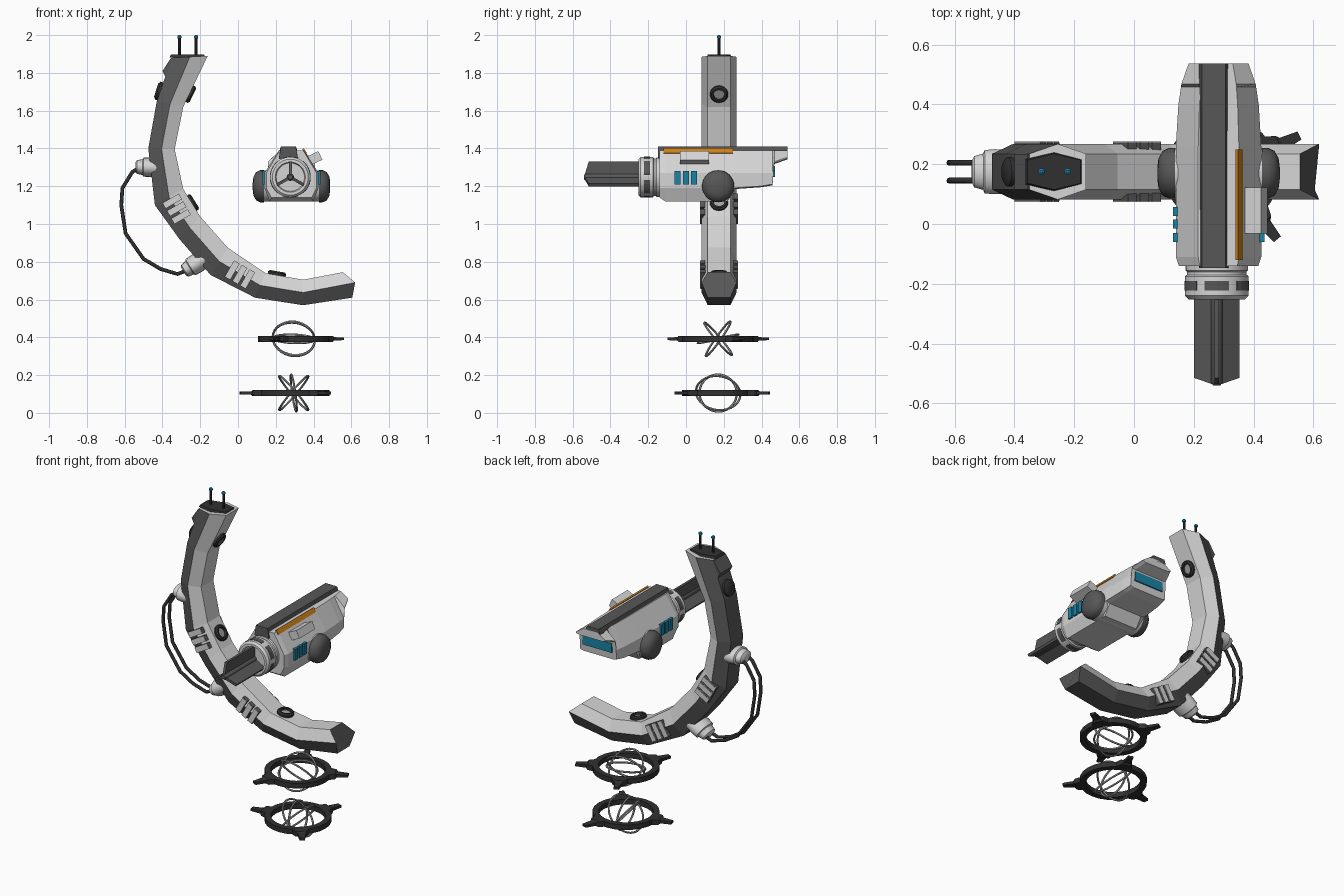
import bpy, bmesh, math
from mathutils import Vector, Matrix

if "Cube" in bpy.data.objects:
    bpy.data.objects.remove(bpy.data.objects["Cube"])

def material(name, *c):
    m = bpy.data.materials.new(name)
    m.diffuse_color = (*c, 1)
    m.use_nodes = True
    m.node_tree.nodes["Principled BSDF"].inputs["Base Color"].default_value = m.diffuse_color
    return m

LIGHT = material("light grey", 0.66, 0.66, 0.66)
MID = material("mid grey", 0.36, 0.36, 0.36)
DARK = material("dark grey", 0.095, 0.095, 0.095)
BLACK = material("charcoal", 0.03, 0.03, 0.03)
BLUE = material("blue", 0.01, 0.23, 0.38)
ORANGE = material("orange", 0.6, 0.21, 0.01)

def finish(name, bm, mat, smooth=False):
    bmesh.ops.recalc_face_normals(bm, faces=bm.faces)
    me = bpy.data.meshes.new(name)
    bm.to_mesh(me)
    bm.free()
    me.materials.append(mat)
    ob = bpy.data.objects.new(name, me)
    bpy.context.collection.objects.link(ob)
    if smooth:
        bpy.ops.object.select_all(action='DESELECT')
        ob.select_set(True)
        bpy.context.view_layer.objects.active = ob
        bpy.ops.object.shade_smooth_by_angle(angle=math.radians(40))
    return ob

def loft(name, rings, mat, closed=False, smooth=False):
    """Skin a list of equal-length point rings; cap the ends unless closed."""
    bm = bmesh.new()
    vs = [[bm.verts.new(p) for p in r] for r in rings]
    n = len(vs[0])
    pairs = list(zip(vs, vs[1:])) + ([(vs[-1], vs[0])] if closed else [])
    for a, b in pairs:
        for i in range(n):
            j = (i + 1) % n
            bm.faces.new((a[i], a[j], b[j], b[i]))
    if not closed:
        bm.faces.new(vs[0])
        bm.faces.new(vs[-1])
    return finish(name, bm, mat, smooth)

def frame(pos, axis):
    return Matrix.Translation(pos) @ Vector(axis).to_track_quat('Z', 'Y').to_matrix().to_4x4()

def lathe(name, pos, axis, profile, mat, n=24, closed=False, sq=(1, 1)):
    """Revolve (radius, height) pairs about an axis."""
    m = frame(pos, axis)
    rings = [[m @ Vector((r * sq[0] * math.cos(t), r * sq[1] * math.sin(t), h))
              for t in (2 * math.pi * k / n for k in range(n))] for r, h in profile]
    return loft(name, rings, mat, closed, True)

def box(name, pos, size, mat, rot=Matrix()):
    bm = bmesh.new()
    bmesh.ops.create_cube(bm, size=1, matrix=Matrix.Translation(pos) @ rot @ Matrix.Diagonal((*size, 1)))
    return finish(name, bm, mat)

def tube(name, pts, r, mat):
    cu = bpy.data.curves.new(name, 'CURVE')
    cu.dimensions = '3D'
    cu.bevel_depth, cu.bevel_resolution, cu.use_fill_caps = r, 2, True
    s = cu.splines.new('POLY')
    s.points.add(len(pts) - 1)
    for p, q in zip(s.points, pts):
        p.co = (*q, 1)
    cu.materials.append(mat)
    ob = bpy.data.objects.new(name, cu)
    bpy.context.collection.objects.link(ob)

YC = 0.175   # arm centre in y

# Curved arm: hexagonal section, inner half light, outer half and lower end dark
inner = [(-.16, 1.89), (-.29, 1.62), (-.335, 1.395), (-.29, 1.185), (-.20, 1.04),
         (-.055, .875), (.145, .74), (.345, .705), (.555, .745)]
outer = [(-.35, 1.88), (-.43, 1.65), (-.475, 1.40), (-.44, 1.10), (-.31, .92),
         (-.145, .73), (.09, .61), (.345, .57), (.605, .61)]

def hexagon(i, o, m=None):
    m = m or ((i[0] + o[0]) / 2, (i[1] + o[1]) / 2)
    return [Vector((p[0], YC + w, p[1])) for p, w in
            ((i, .06), (m, .093), (o, .06), (o, -.06), (m, -.093), (i, -.06))]

arm = loft("curved_arm", [hexagon(i, o, (.62, .69) if i[0] > .5 else None)
                          for i, o in zip(inner, outer)], LIGHT)
arm.data.materials.append(DARK)
quads = 6 * (len(inner) - 1)
for f in arm.data.polygons:
    f.material_index = int(f.index % 6 in (1, 2, 3) if f.index < quads else f.index > quads)
block = [(-.355, 1.878), (-.40, 1.81), (-.37, 1.75), (-.30, 1.74), (-.28, 1.878)]
loft("arm_top_block", [[(x, YC + s, z) for x, z in block] for s in (-.06, .06)], DARK)

# Dark end cap with antennas
top = hexagon((-.165, 1.885), (-.37, 1.88))
mid = sum(top, Vector()) / 6
loft("arm_top_cap", [[mid + Vector(((p.x - mid.x) * k, (p.y - mid.y) * k * .75, h)) for p in top]
                     for k, h in ((.93, 0), (.86, .014))], BLACK)
for k, x in enumerate((-.31, -.222)):
    lathe(f"antenna_{k}", (x, YC, 1.885), (0, 0, 1), [(.007, 0), (.007, .1)], BLACK, 8)
    lathe(f"antenna_tip_{k}", (x, YC, 1.98), (0, 0, 1),
          [(.005, 0), (.011, .005), (.011, .015), (.005, .02)], BLUE, 10)

# Round sensors on the inner faces, disc on the outer face
for k, (x, z, d) in enumerate(((-.257, 1.69, (.9, 0, -.43)), (-.245, 1.11, (.85, 0, .53)),
                               (.205, .73, (.17, 0, .98)))):
    lathe(f"sensor_ring_{k}", (x, YC, z), d,
          [(.048, -.02), (.048, .012), (.04, .02), (.03, .02), (.027, -.02)], BLACK, closed=True)
    lathe(f"sensor_face_{k}", (x, YC, z), d, [(.028, -.02), (.028, .006)], MID)
lathe("outer_disc", (-.405, YC, 1.70), (-.95, 0, .3), [(.05, -.02), (.05, .02), (.035, .03)], BLACK)

# Triple ribs on both sides of the arm: dark blocks with light face plates
for k, (x, z, tx, tz) in enumerate(((-.325, 1.08, .5, -.87), (.01, .732, .87, -.5))):
    rot = Matrix.Rotation(math.atan2(-tz, tx), 4, 'Y')
    for j in (-1, 0, 1):
        for s in (-1, 1):
            p = (x + tx * j * .047, z + tz * j * .047)
            box(f"arm_rib_{k}_{j}_{s}", (p[0], YC + s * .083, p[1]), (.034, .03, .1), DARK, rot)
            box(f"rib_plate_{k}_{j}_{s}", (p[0], YC + s * .099, p[1]), (.033, .005, .098), LIGHT, rot)

# Cable connectors and the two cables
for k, (x, z, d) in enumerate(((-.445, 1.30, (-1, 0, .02)), (-.205, .80, (-.8, 0, -.5)))):
    lathe(f"cable_connector_{k}", (x, YC, z), d,
          [(.05, -.03), (.052, .02), (.05, .055), (.042, .06), (.036, .09), (.025, .098)], LIGHT, 20,
          sq=(1, 1.45) if abs(frame((0, 0, 0), d).col[1][1]) > .5 else (1.45, 1))
path = [(-.52, 1.30), (-.56, 1.275), (-.612, 1.19), (-.618, 1.10), (-.595, .95),
        (-.50, .815), (-.41, .762), (-.32, .735), (-.27, .755)]
for k, s in enumerate((-.03, .03)):
    tube(f"cable_{k}", [(x, YC + s, z) for x, z in path], .01, BLACK)

# Main body: faceted section swept along y
BX = .283

def section(y, s, zb):
    half = [(.068, 1.388), (.143, max(1.27, zb + .012)), (.143, max(1.19, zb + .006)), (.115, zb)]
    pts = half + [(-x, z) for x, z in reversed(half)]
    return [(BX + x * s, y, z) for x, z in pts]

loft("main_body", [section(*a) for a in ((-.14, .93, 1.14), (-.11, 1, 1.12), (.22, 1, 1.12),
     (.26, 1, 1.185), (.40, .94, 1.195), (.458, .88, 1.205), (.468, .87, 1.318), (.538, .7, 1.342))], LIGHT)
loft("top_strip", [[(BX - .016 + x, y, z) for x, z in ((-.05, zl), (.05, zl), (.04, 1.41), (-.04, 1.41))]
     for y, zl in ((-.148, 1.345), (-.13, 1.36), (.48, 1.375), (.538, 1.38))], DARK)
box("rear_window", (BX, .466, 1.278), (.2, .008, .058), BLUE)
slope = Matrix.Rotation(math.radians(57), 4, 'Y')
box("orange_stripe", (BX + .069, .065, 1.386), (.03, .37, .009), ORANGE, slope)
box("shoulder_box", (BX + .126, .045, 1.35), (.05, .155, .06), LIGHT, Matrix.Rotation(math.radians(65), 4, 'Y'))
for s in (-1, 1):
    for y in (-.045, 0, .042):
        box(f"side_light_{s}_{y}", (BX + s * .145, y, 1.245), (.016, .03, .07), BLUE)

# Pivot cylinder with dark domed caps
lathe("pivot_cylinder", (BX - .16, .17, 1.2), (1, 0, 0), [(.082, 0), (.082, .32)], LIGHT, 32)
for s in (-1, 1):
    lathe(f"pivot_cap_{s}", (BX + s * .145, .17, 1.2), (s, 0, 0),
          [(.085, 0), (.085, .02), (.075, .042), (.05, .056), (.02, .06)], DARK, 32)

# Neck collar with slots, then three-finned barrel
NX, NZ = .277, 1.248
lathe("neck_collar", (NX, -.13, NZ), (0, -1, 0),
      [(.105, 0), (.105, .025), (.1, .03), (.1, .04), (.107, .045), (.107, .11), (.095, .122),
       (.08, .122), (.075, .11)], LIGHT, 32)
for k in range(6):
    t = math.radians(30 + 60 * k)
    rings = []
    for a in (-.38, -.19, 0, .19, .38):
        d = Vector((math.cos(t + a), 0, math.sin(t + a)))
        rings.append([Vector((NX, y, NZ)) + d * r for r, y in
                      ((.1, -.19), (.1, -.222), (.109, -.222), (.109, -.19))])
    loft(f"neck_slot_{k}", rings, DARK)
lathe("barrel_core", (NX, -.2, NZ), (0, -1, 0), [(.02, 0), (.02, .33), (.012, .34)], DARK, 12)
for k in range(3):
    t = math.radians(90 + 120 * k)
    d, n = Vector((math.cos(t), 0, math.sin(t))), Vector((-math.sin(t), 0, math.cos(t)))
    prof = [(.0, -.2), (.083, -.2), (.083, -.515), (.0, -.54)]
    loft(f"barrel_fin_{k}", [[Vector((NX, y, NZ)) + d * r + n * w for r, y in prof]
                             for w in (-.008, .008)], DARK)

# Two gyro rings: spiked outer ring with tilted thin hoops inside
def gyro(name, z, spikes, axis, tilts):
    c = Vector((.295, YC - .005, z))
    lathe(name + "_ring", c, (0, 0, 1),
          [(.155, -.016), (.19, -.016), (.19, .016), (.155, .016)], BLACK, 24, True)
    for a in spikes:
        rot = Matrix.Rotation(math.radians(a), 4, 'Z')
        plan = [(.17, .052), (.215, .034), (.225, .022), (.288, .015)]
        loft(f"{name}_spike_{a}", [[c + rot @ Vector((x, w * sy, h * sz)) for sy, sz in
             ((-1, -1), (1, -1), (1, 1), (-1, 1))] for (x, w), h in
             zip(plan, (.016, .016, .009, .007))], BLACK)
    for k, (a, r, yaw) in enumerate(tilts):
        m = Matrix.Rotation(math.radians(yaw), 3, 'Z') @ Matrix.Rotation(math.radians(a), 3, axis)
        lathe(f"{name}_hoop_{k}", c, m @ Vector((0, 0, 1)),
              [(r + .006 * math.cos(t), .006 * math.sin(t)) for t in
               (math.pi * j / 3 for j in range(6))], MID, 36, True)

gyro("upper_gyro", .392, (26, 114, 246), 'X', ((55, .112, 8), (-50, .112, -8), (12, .11, 10)))
gyro("lower_gyro", .105, (70, 190, 310), 'Y', ((50, .118, 8), (-50, .118, -8), (82, .099, 5)))
